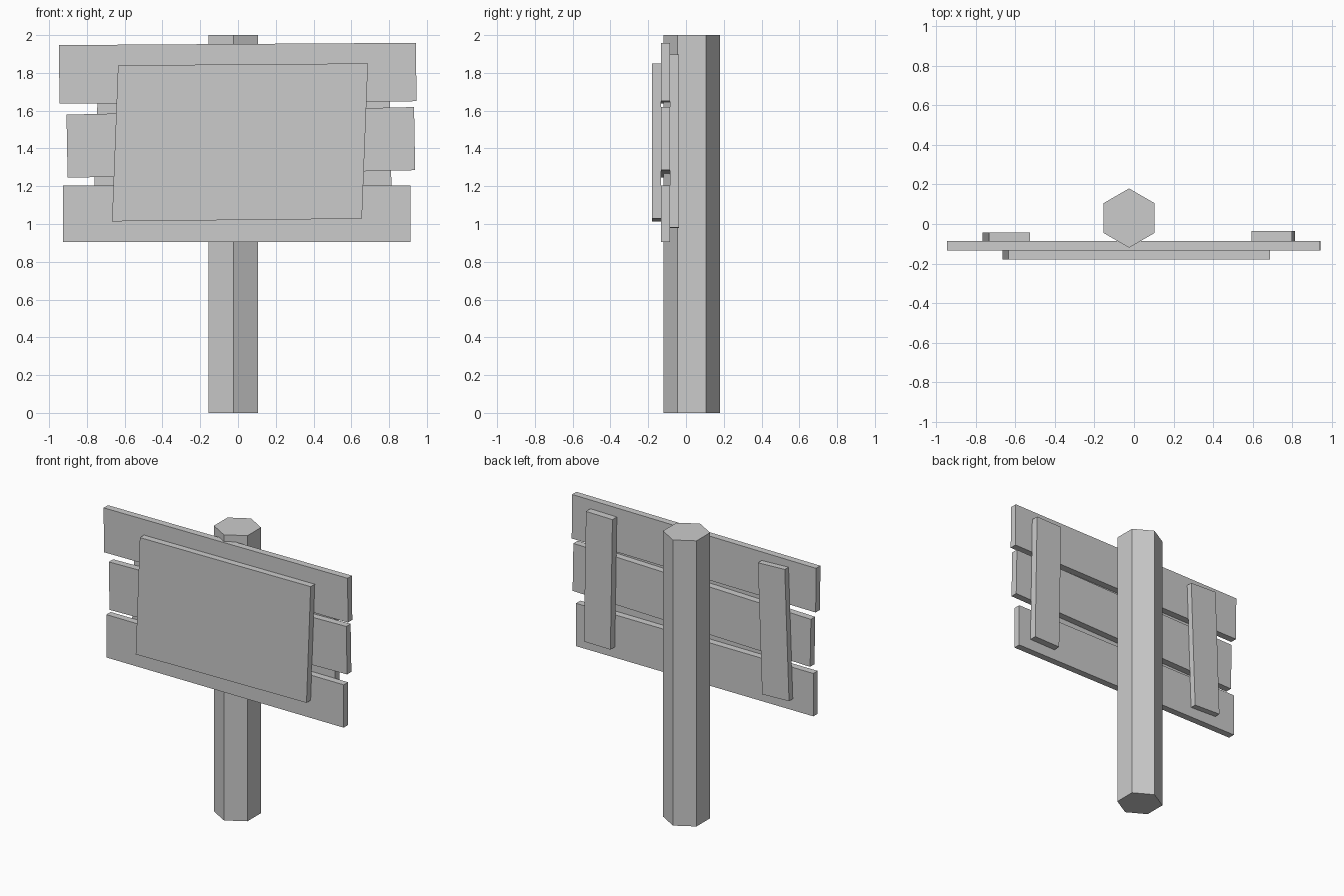
import bpy, bmesh, math

if "Cube" in bpy.data.objects:
    bpy.data.objects.remove(bpy.data.objects["Cube"])


def finish(name, bm):
    bmesh.ops.recalc_face_normals(bm, faces=bm.faces)
    mesh = bpy.data.meshes.new(name)
    bm.to_mesh(mesh)
    bm.free()
    obj = bpy.data.objects.new(name, mesh)
    bpy.context.collection.objects.link(obj)
    return obj


def extrude(name, outline, offset):
    """Solid made by sweeping a flat outline along an offset."""
    bm = bmesh.new()
    face = bm.faces.new([bm.verts.new(p) for p in outline])
    new = bmesh.ops.extrude_face_region(bm, geom=[face], use_keep_orig=True)["geom"]
    moved = [v for v in new if isinstance(v, bmesh.types.BMVert)]
    bmesh.ops.translate(bm, verts=moved, vec=offset)
    return finish(name, bm)


def board(name, corners, y_front, y_back):
    """Slightly crooked board from its four front corners (x, z)."""
    extrude(name, [(x, y_front, z) for x, z in corners], (0, y_back - y_front, 0))


# hexagonal post, one edge pointing at the boards
angles = [math.radians(30 + 60 * i) for i in range(6)]
extrude("post", [(-0.025 + 0.15 * math.cos(a), 0.03 + 0.15 * math.sin(a), 0)
                 for a in angles], (0, 0, 2))

# three horizontal planks
planks = {
    "top_plank": [(-0.945, 1.637), (0.945, 1.65), (0.942, 1.959), (-0.948, 1.947)],
    "middle_plank": [(-0.902, 1.245), (0.938, 1.285), (0.932, 1.619), (-0.908, 1.579)],
    "bottom_plank": [(-0.927, 0.905), (0.912, 0.905), (0.912, 1.205), (-0.927, 1.205)],
}
for name, corners in planks.items():
    board(name, corners, -0.133, -0.085)

# notice panel on the front
board("front_panel", [(-0.667, 1.014), (0.656, 1.028), (0.688, 1.85), (-0.635, 1.84)],
      -0.179, -0.133)

# two leaning battens on the back
board("left_batten", [(-0.768, 0.985), (-0.56, 0.977), (-0.527, 1.89), (-0.735, 1.898)],
      -0.085, -0.043)
board("right_batten", [(0.611, 0.979), (0.816, 0.982), (0.80, 1.897), (0.595, 1.894)],
      -0.085, -0.036)
